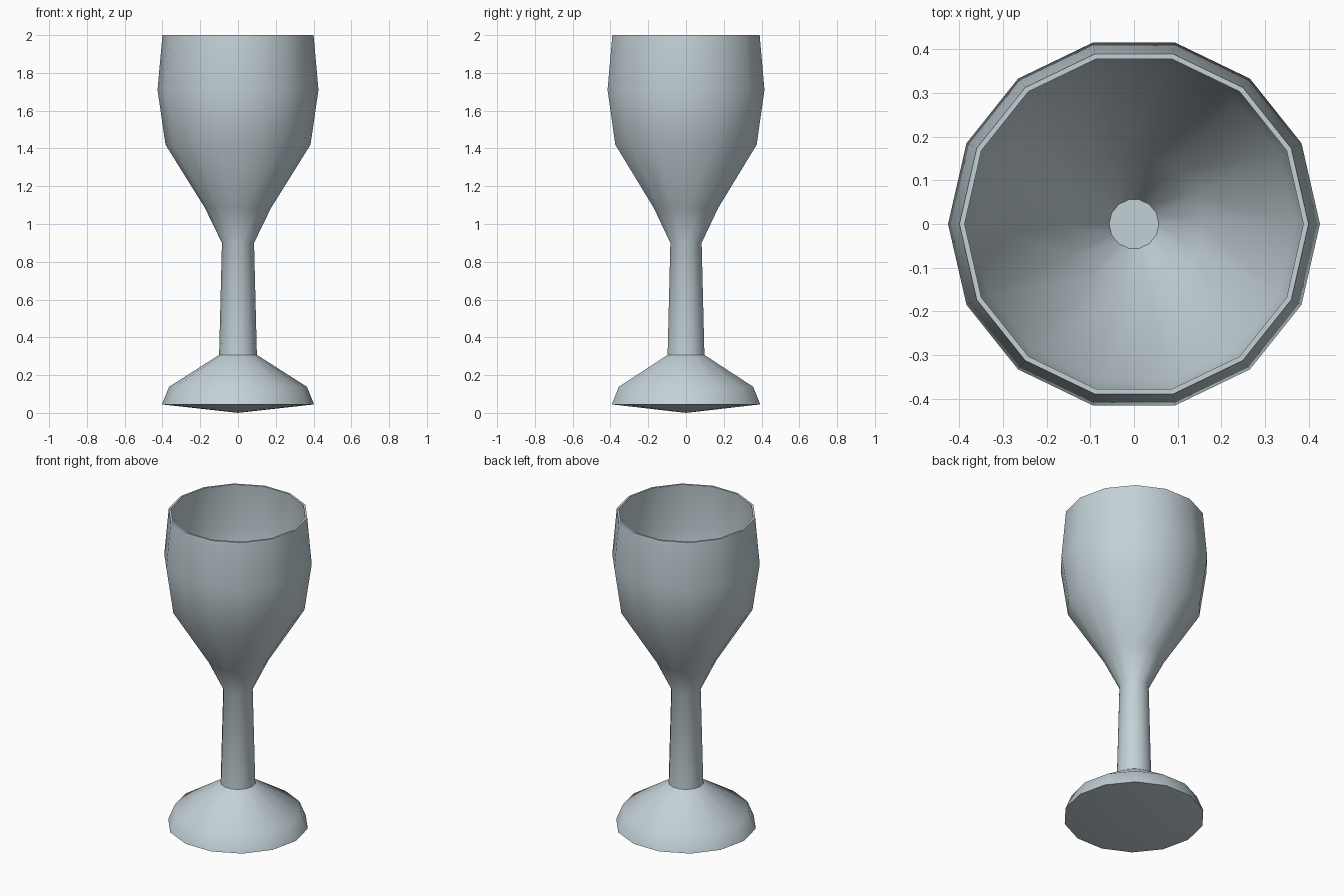
import bpy
import bmesh
from math import cos, sin, pi, radians

SIDES = 14

default_cube = bpy.data.objects.get("Cube")
if default_cube:
    bpy.data.objects.remove(default_cube, do_unlink=True)

# Pale blue-grey glass
glass = bpy.data.materials.new("pale_grey_glass")
glass.use_nodes = True
colour = (0.55, 0.64, 0.68, 1)
glass.diffuse_color = colour
glass.node_tree.nodes["Principled BSDF"].inputs["Base Color"].default_value = colour


def lathe(name, profile):
    """Turn a (radius, height) profile about z; zero radius makes a point."""
    bm = bmesh.new()
    rings = []
    for r, z in profile:
        if r == 0:
            rings.append([bm.verts.new((0, 0, z))] * SIDES)
        else:
            angles = [2 * pi * i / SIDES for i in range(SIDES)]
            rings.append([bm.verts.new((r * cos(a), r * sin(a), z)) for a in angles])
    for low, high in zip(rings, rings[1:]):
        for i in range(SIDES):
            j = (i + 1) % SIDES
            corners = dict.fromkeys((low[i], low[j], high[j], high[i]))
            bm.faces.new(list(corners))
    bmesh.ops.recalc_face_normals(bm, faces=bm.faces)
    mesh = bpy.data.meshes.new(name)
    bm.to_mesh(mesh)
    bm.free()
    mesh.materials.append(glass)
    obj = bpy.data.objects.new(name, mesh)
    bpy.context.collection.objects.link(obj)
    bpy.ops.object.select_all(action="DESELECT")
    obj.select_set(True)
    bpy.context.view_layer.objects.active = obj
    bpy.ops.object.shade_smooth_by_angle(angle=radians(40))
    return obj


# Underside point, foot, stem, outer bowl, rim, inner bowl and its flat floor
foot = [(0, 0), (0.403, 0.045), (0.365, 0.138)]
stem = [(0.1, 0.307), (0.085, 0.9)]
outer_bowl = [(0.175, 1.085), (0.384, 1.42), (0.426, 1.71), (0.4, 2)]
inner_bowl = [(0.388, 2), (0.412, 1.71), (0.37, 1.43), (0.16, 1.09), (0.057, 0.92), (0, 0.92)]
lathe("goblet", foot + stem + outer_bowl + inner_bowl)
